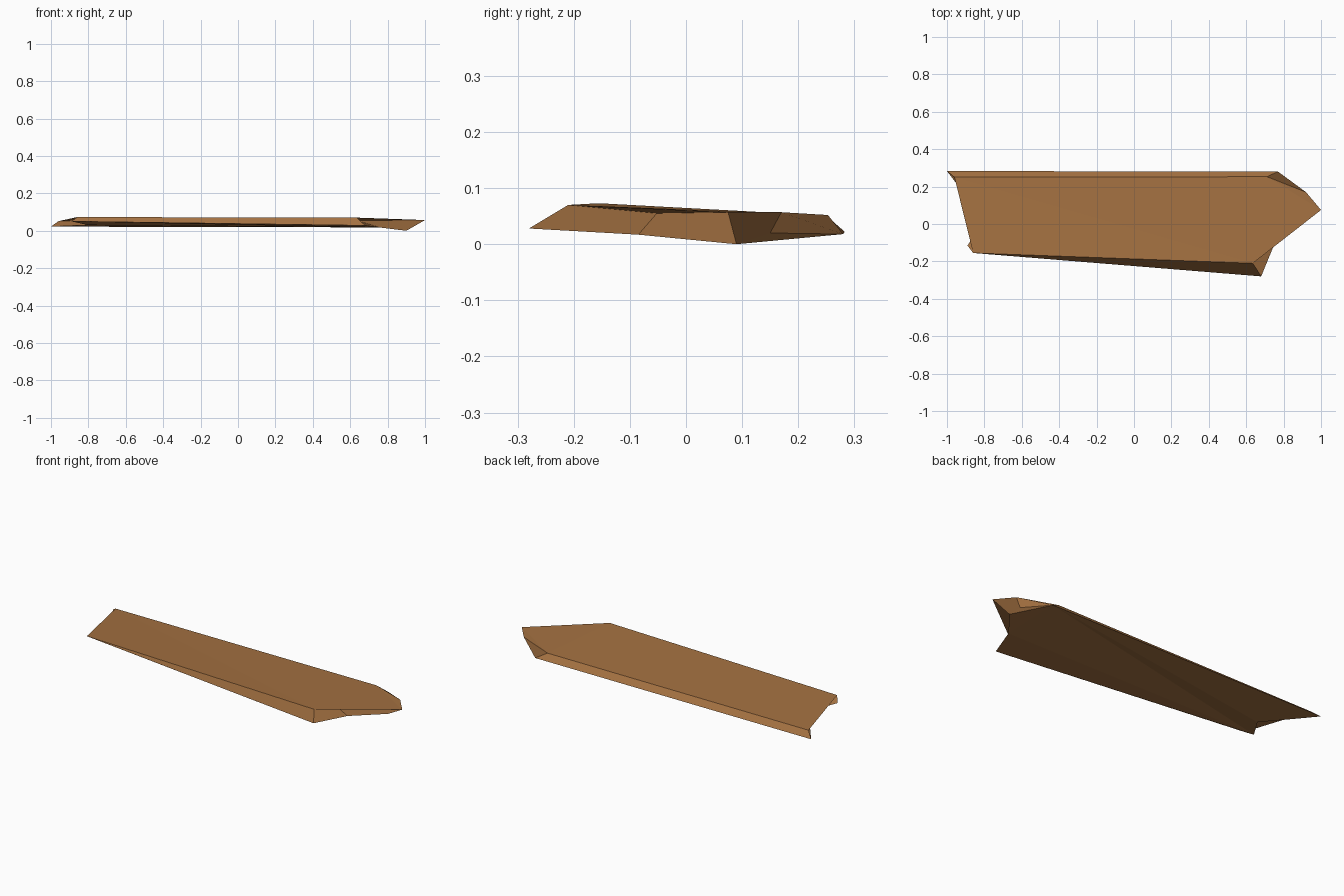
import bpy, bmesh

if "Cube" in bpy.data.objects:
    bpy.data.objects.remove(bpy.data.objects["Cube"])

# Broken plank: an underside outline and a top outline with matching corners
UNDER = [(-.89, -.115, .05), (.68, -.28, .028), (.76, -.085, .017), (.9, .09, 0),
         (.88, .15, .02), (.77, .28, .018), (-1, .283, .022), (-.8, .02, .03)]
TOP = [(-.86, -.155, .073), (.635, -.21, .07), (.635, -.052, .055), (1, .075, .057),
       (.92, .17, .057), (.71, .253, .052), (-.96, .25, .051), (-.7, .035, .061)]

wood = bpy.data.materials.new("brown wood")
wood.diffuse_color = (.37, .165, .053, 1)
wood.use_nodes = True
wood.node_tree.nodes["Principled BSDF"].inputs["Base Color"].default_value = wood.diffuse_color

bm = bmesh.new()
under = [bm.verts.new(p) for p in UNDER]
top = [bm.verts.new(p) for p in TOP]
n = len(top)

# Broad faces
caps = [bm.faces.new(top), bm.faces.new(under[::-1])]

# Long edges and splintered ends
for i in range(n):
    j = (i + 1) % n
    bm.faces.new((under[i], under[j], top[j], top[i]))

# The broad outlines have notches, so clip them into triangles
bmesh.ops.triangulate(bm, faces=caps, ngon_method='EAR_CLIP')
bmesh.ops.recalc_face_normals(bm, faces=bm.faces[:])

mesh = bpy.data.meshes.new("broken_plank")
bm.to_mesh(mesh)
bm.free()
mesh.materials.append(wood)
bpy.context.collection.objects.link(bpy.data.objects.new("broken_plank", mesh))
